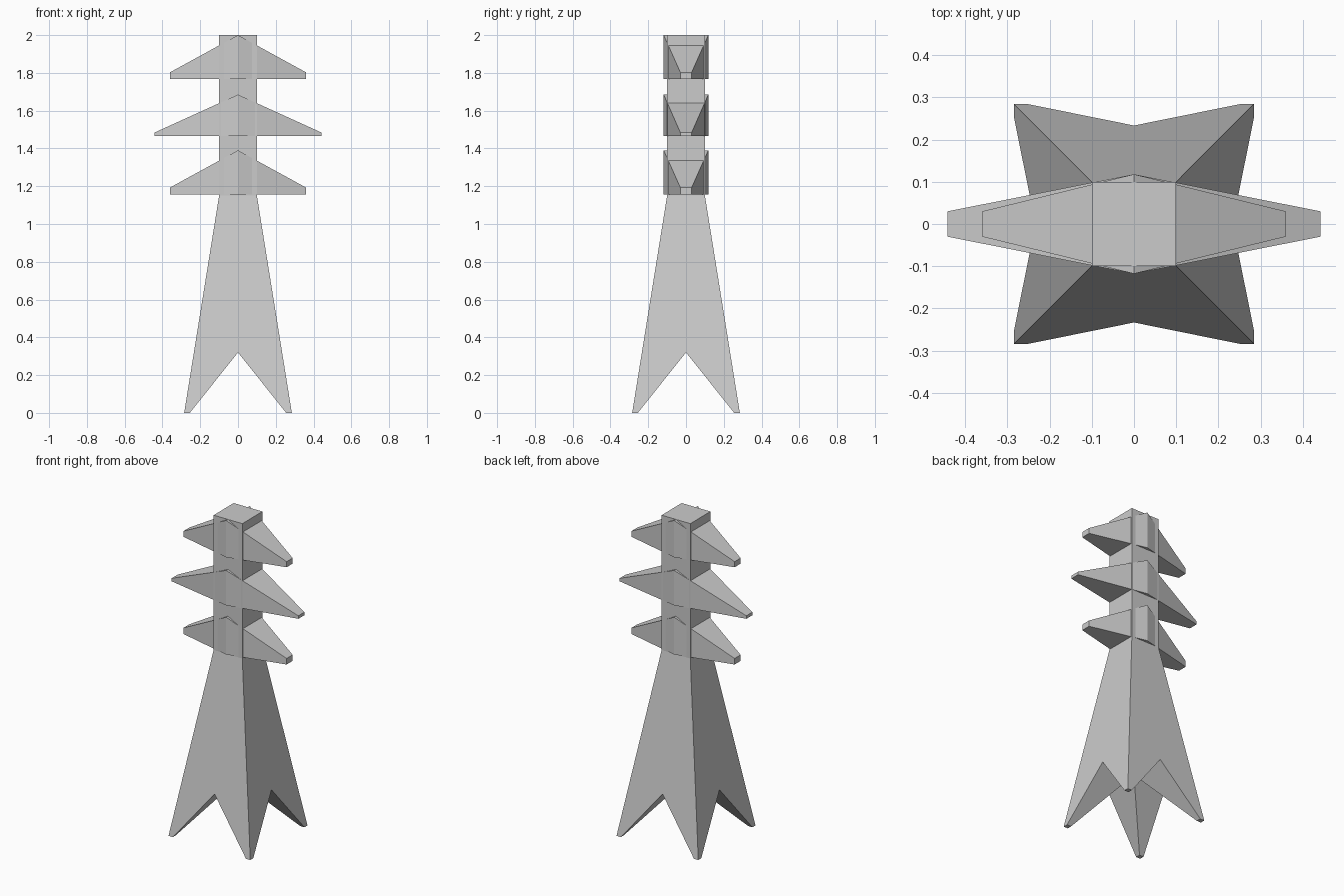
import bpy
import bmesh

cube = bpy.data.objects.get("Cube")
if cube:
    bpy.data.objects.remove(cube, do_unlink=True)

# Single flat steel colour
STEEL = (0.6, 0.6, 0.6, 1.0)
steel = bpy.data.materials.new("grey_steel")
steel.use_nodes = True
steel.diffuse_color = STEEL
steel.node_tree.nodes["Principled BSDF"].inputs["Base Color"].default_value = STEEL

SHAFT = 0.1      # half width of the upper shaft
FOOT = 0.285     # half width at the ground
INNER = 0.255    # inner edge of each foot
WAIST = 1.15     # height where the legs start to spread
ARCH = 0.32      # height of the notch between the legs


def finish(name, bm):
    bmesh.ops.remove_doubles(bm, verts=bm.verts, dist=0.0005)
    bmesh.ops.recalc_face_normals(bm, faces=bm.faces)
    mesh = bpy.data.meshes.new(name)
    bm.to_mesh(mesh)
    bm.free()
    mesh.materials.append(steel)
    obj = bpy.data.objects.new(name, mesh)
    bpy.context.collection.objects.link(obj)
    return obj


def loft(name, sections):
    """Join matching cross-sections and cap both ends."""
    bm = bmesh.new()
    rings = [[bm.verts.new(p) for p in s] for s in sections]
    n = len(rings[0])
    for a, b in zip(rings, rings[1:]):
        for i in range(n):
            j = (i + 1) % n
            bm.faces.new((a[i], a[j], b[j], b[i]))
    bm.faces.new(rings[0])
    bm.faces.new(rings[-1])
    return finish(name, bm)


# Tower body: four spreading legs below the waist, square shaft above
bm = bmesh.new()
mid = FOOT - (FOOT - SHAFT) * ARCH / WAIST


def face(*points):
    bm.faces.new([bm.verts.new(p) for p in points])


for sx in (-1, 1):
    for sy in (-1, 1):
        outer = (sx * FOOT, sy * FOOT, 0)
        inner = (sx * INNER, sy * INNER, 0)
        toe_x = (sx * INNER, sy * FOOT, 0)
        toe_y = (sx * FOOT, sy * INNER, 0)
        apex_x = (0, sy * mid, ARCH)
        apex_y = (sx * mid, 0, ARCH)
        crown = (0, 0, ARCH)
        waist = (sx * SHAFT, sy * SHAFT, WAIST)
        face(outer, toe_x, inner, toe_y)
        face(toe_x, apex_x, crown, inner)
        face(toe_y, inner, crown, apex_y)
        face(outer, waist, (0, sy * SHAFT, WAIST), apex_x, toe_x)
        face(outer, toe_y, apex_y, (sx * SHAFT, 0, WAIST), waist)
        # Quarter of the shaft
        top = (sx * SHAFT, sy * SHAFT, 2)
        face(waist, (0, sy * SHAFT, WAIST), (0, sy * SHAFT, 2), top)
        face(waist, top, (sx * SHAFT, 0, 2), (sx * SHAFT, 0, WAIST))
        face(top, (0, sy * SHAFT, 2), (0, 0, 2), (sx * SHAFT, 0, 2))
bmesh.ops.remove_doubles(bm, verts=bm.verts, dist=0.0005)
bmesh.ops.dissolve_limit(bm, angle_limit=0.01, verts=bm.verts, edges=bm.edges)
finish("tower_body", bm)


# Crossarms: thick at the centre, tapering to a blunt tip on each side
def section(x, half, low, high):
    return [(x, -half, low), (x, half, low), (x, half, high), (x, -half, high)]


for name, reach, low, tip, high in (
    ("lower_crossarm", 0.36, 1.155, 1.193, 1.39),
    ("middle_crossarm", 0.442, 1.465, 1.484, 1.685),
    ("upper_crossarm", 0.36, 1.768, 1.803, 2.0),
):
    loft(name, [
        section(-reach, 0.03, low, tip),
        section(0, 0.118, low, high),
        section(reach, 0.03, low, tip),
    ])
